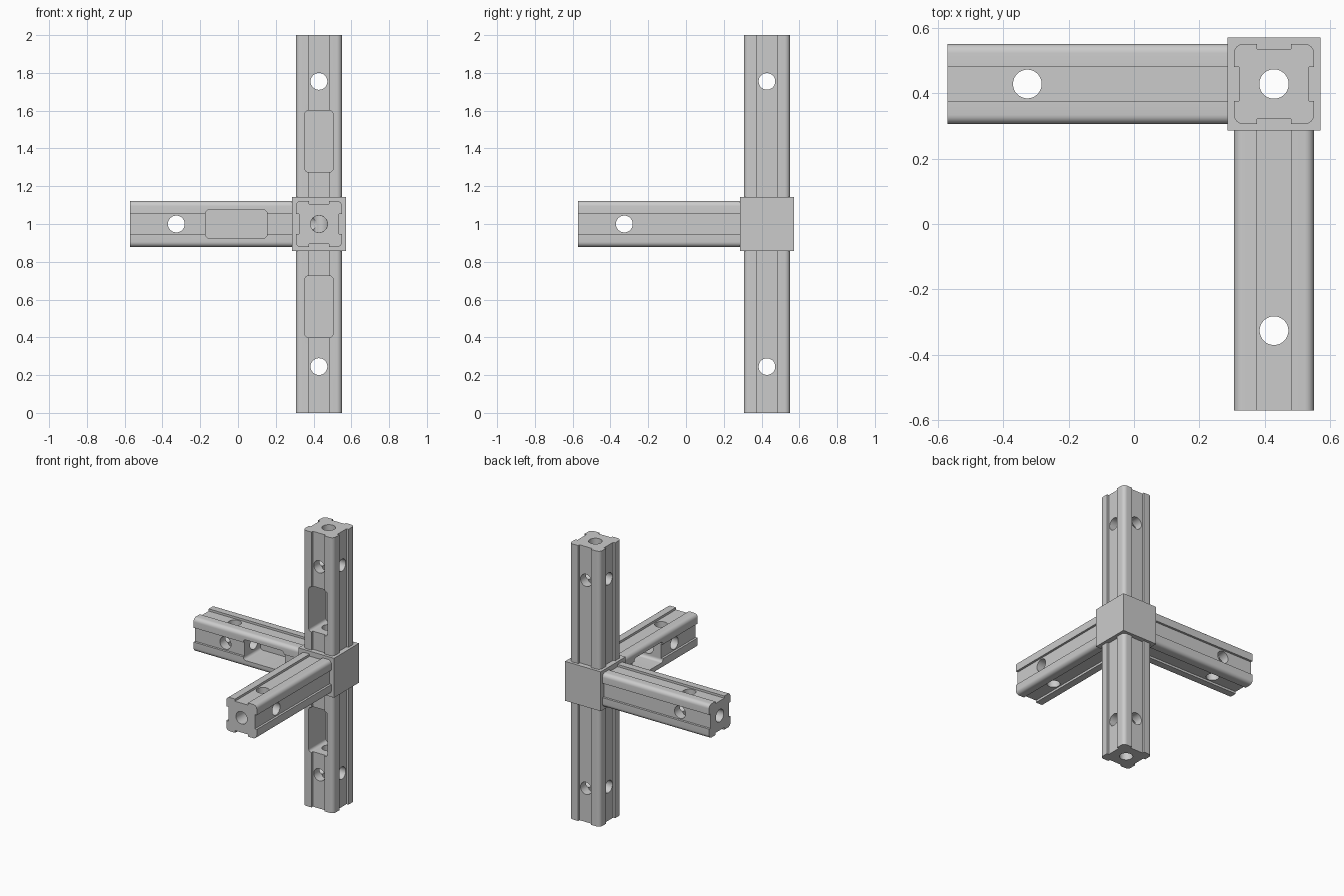
import bpy, bmesh, math
from mathutils import Matrix, Vector

if "Cube" in bpy.data.objects:
    bpy.data.objects.remove(bpy.data.objects["Cube"])

C = Vector((0.4285, 0.4285, 1.0))   # hub centre
HUB = 0.143                         # hub half size
ARM = 0.1225                        # arm half width


def prism(name, pts, z0, z1, rot=Matrix.Identity(4)):
    """Closed prism from a 2D profile, extruded z0..z1, then rotated."""
    bm = bmesh.new()
    f = bm.faces.new([bm.verts.new((x, y, z0)) for x, y in pts])
    top = bmesh.ops.extrude_face_region(bm, geom=[f])["geom"]
    bmesh.ops.translate(bm, vec=(0, 0, z1 - z0),
                        verts=[v for v in top if isinstance(v, bmesh.types.BMVert)])
    bmesh.ops.recalc_face_normals(bm, faces=bm.faces)
    bmesh.ops.transform(bm, matrix=rot, verts=bm.verts)
    me = bpy.data.meshes.new(name)
    bm.to_mesh(me)
    bm.free()
    ob = bpy.data.objects.new(name, me)
    bpy.context.collection.objects.link(ob)
    return ob


def circle(r, n=40):
    return [(r * math.cos((i + .5) * math.tau / n), r * math.sin((i + .5) * math.tau / n))
            for i in range(n)]


def corner(cx, cy, r, start, n=6):
    return [(cx + r * math.cos(start + i * math.pi / 2 / n),
             cy + r * math.sin(start + i * math.pi / 2 / n)) for i in range(n + 1)]


def profile(hx, hy, r, groove=0, depth=0):
    """Rounded rectangle, optionally with a shallow groove on every side."""
    pts = []
    for i, (sx, sy) in enumerate(((1, 1), (-1, 1), (-1, -1), (1, -1))):
        a = i * math.pi / 2
        pts += corner(sx * (hx - r), sy * (hy - r), r, a)
        if groove:
            c, s = round(math.cos(a)), round(math.sin(a))
            for u, v in ((groove, hy), (groove, hy - depth),
                         (-groove, hy - depth), (-groove, hy)):
                pts.append((u * c - v * s, u * s + v * c))
    return pts


def cut(ob, cutters):
    for c in cutters:
        c.hide_render = True
        m = ob.modifiers.new("cut", 'BOOLEAN')
        m.operation, m.solver, m.object = 'DIFFERENCE', 'EXACT', c
    dg = bpy.context.evaluated_depsgraph_get()
    me = bpy.data.meshes.new_from_object(ob.evaluated_get(dg))
    ob.modifiers.clear()
    ob.data = me
    for c in cutters:
        bpy.data.objects.remove(c)


def finish(ob):
    bpy.ops.object.select_all(action='DESELECT')
    ob.select_set(True)
    bpy.context.view_layer.objects.active = ob
    bpy.ops.object.shade_smooth_by_angle(angle=math.radians(30))


RX = Matrix.Rotation(math.pi / 2, 4, 'X')    # local z -> -y
RY = Matrix.Rotation(-math.pi / 2, 4, 'Y')   # local z -> -x

# Hub block with the vertical bore and two blind side bores
h = HUB
hub = prism("hub_block", [(-h, -h), (h, -h), (h, h), (-h, h)], -h, h)
cut(hub, [prism("bore", circle(0.045), -0.3, 0.3),
          prism("bore", circle(0.0445), 0, 0.3, RX),
          prism("bore", circle(0.044), 0, 0.3, RY)])
hub.location = C
finish(hub)

# Four grooved arms: each has an end bore, two cross holes and one pocket
arms = {
    "upper_arm": Matrix.Identity(4),
    "lower_arm": Matrix.Rotation(math.pi, 4, 'Y'),
    "left_arm": RY,
    "front_arm": Matrix(((0, 1, 0, 0), (0, 0, -1, 0), (-1, 0, 0, 0), (0, 0, 0, 1))),
}
for name, rot in arms.items():
    arm = prism(name, profile(ARM, ARM, 0.028, 0.052, 0.016), HUB, 1.0)
    hole = Matrix.Translation((0, 0, 0.755))
    pocket = Matrix.Translation((0, 0, 0.4375))
    cut(arm, [prism("bore", circle(0.045), 0, 1.2),
              prism("cross_hole", circle(0.0445), -0.3, 0.3, hole @ RX),
              prism("cross_hole", circle(0.044), -0.3, 0.3, hole @ RY),
              prism("pocket", profile(0.075, 0.163, 0.02), -0.075, 0.3, pocket @ RX)])
    arm.data.transform(rot)
    arm.location = C
    finish(arm)
